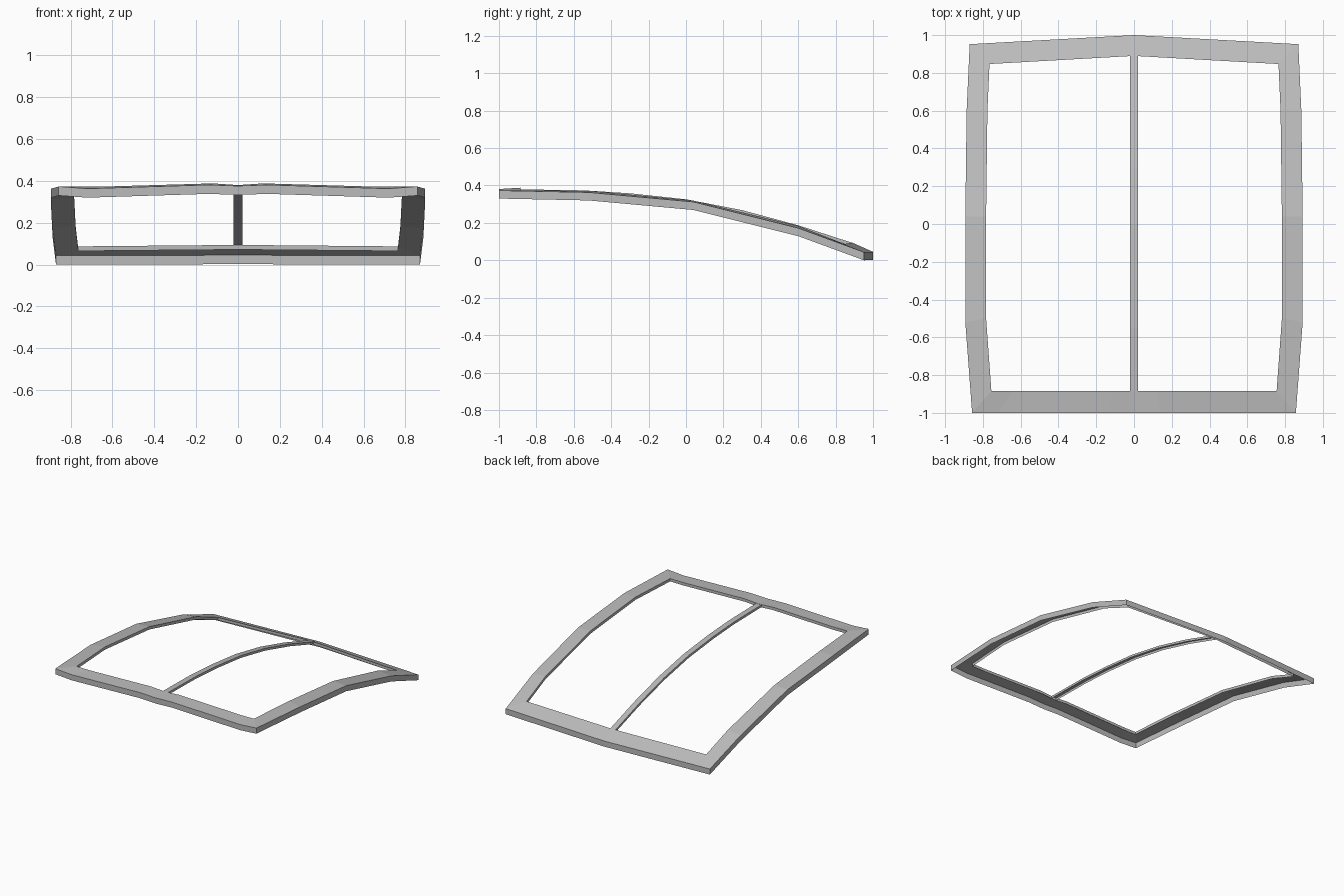
import bpy
import bmesh

cube = bpy.data.objects.get("Cube")
if cube:
    bpy.data.objects.remove(cube, do_unlink=True)

grey = bpy.data.materials.new("light grey")
grey.use_nodes = True
colour = (0.5, 0.5, 0.5, 1)
grey.diffuse_color = colour
grey.node_tree.nodes["Principled BSDF"].inputs["Base Color"].default_value = colour


def folded_strip(name, stations, left_lip, right_lip):
    """Open sheet along paired edge points, with a lip folded down on each edge."""
    bm = bmesh.new()
    rows = []
    for a, b in stations:
        section = [(a[0], a[1], a[2] - left_lip), a, b,
                   (b[0], b[1], b[2] - right_lip)]
        rows.append([bm.verts.new(p) for p in section])
    for r, s in zip(rows, rows[1:]):
        for i in range(3):
            bm.faces.new((r[i], r[i + 1], s[i + 1], s[i]))
    mesh = bpy.data.meshes.new(name)
    # Face the sheet upwards
    bm.normal_update()
    if sum(f.normal.z for f in bm.faces) < 0:
        bmesh.ops.reverse_faces(bm, faces=bm.faces[:])
    bm.to_mesh(mesh)
    bm.free()
    mesh.materials.append(grey)
    obj = bpy.data.objects.new(name, mesh)
    bpy.context.collection.objects.link(obj)
    return obj


# Outer frame: half of the ring (outer edge, inner edge), back to front
ring = [
    ((0, 1, 0.045), (0, 0.89, 0.094)),
    ((0.87, 0.952, 0.043), (0.765, 0.847, 0.087)),
    ((0.886, 0.6, 0.172), (0.776, 0.6, 0.184)),
    ((0.893, 0.04, 0.312), (0.783, 0.04, 0.319)),
    ((0.893, -0.52, 0.363), (0.783, -0.5, 0.370)),
    ((0.857, -1, 0.373), (0.755, -0.885, 0.374)),
    ((0.72, -1, 0.363), (0.64, -0.885, 0.373)),
    ((0.14, -1, 0.381), (0.12, -0.885, 0.388)),
    ((0, -1, 0.376), (0, -0.885, 0.380)),
]
frame = folded_strip("outer_frame", ring, 0.043, 0.022)
mirror = frame.modifiers.new("mirror", "MIRROR")
mirror.use_axis[0] = True

# Thin curved bar down the middle
spine = [(-0.885, 0.379), (-0.55, 0.374), (-0.3, 0.358), (0, 0.326),
         (0.3, 0.268), (0.6, 0.187), (0.89, 0.093)]
half = 0.022
folded_strip("centre_bar", [((-half, y, z), (half, y, z)) for y, z in spine],
             0.018, 0.018)
